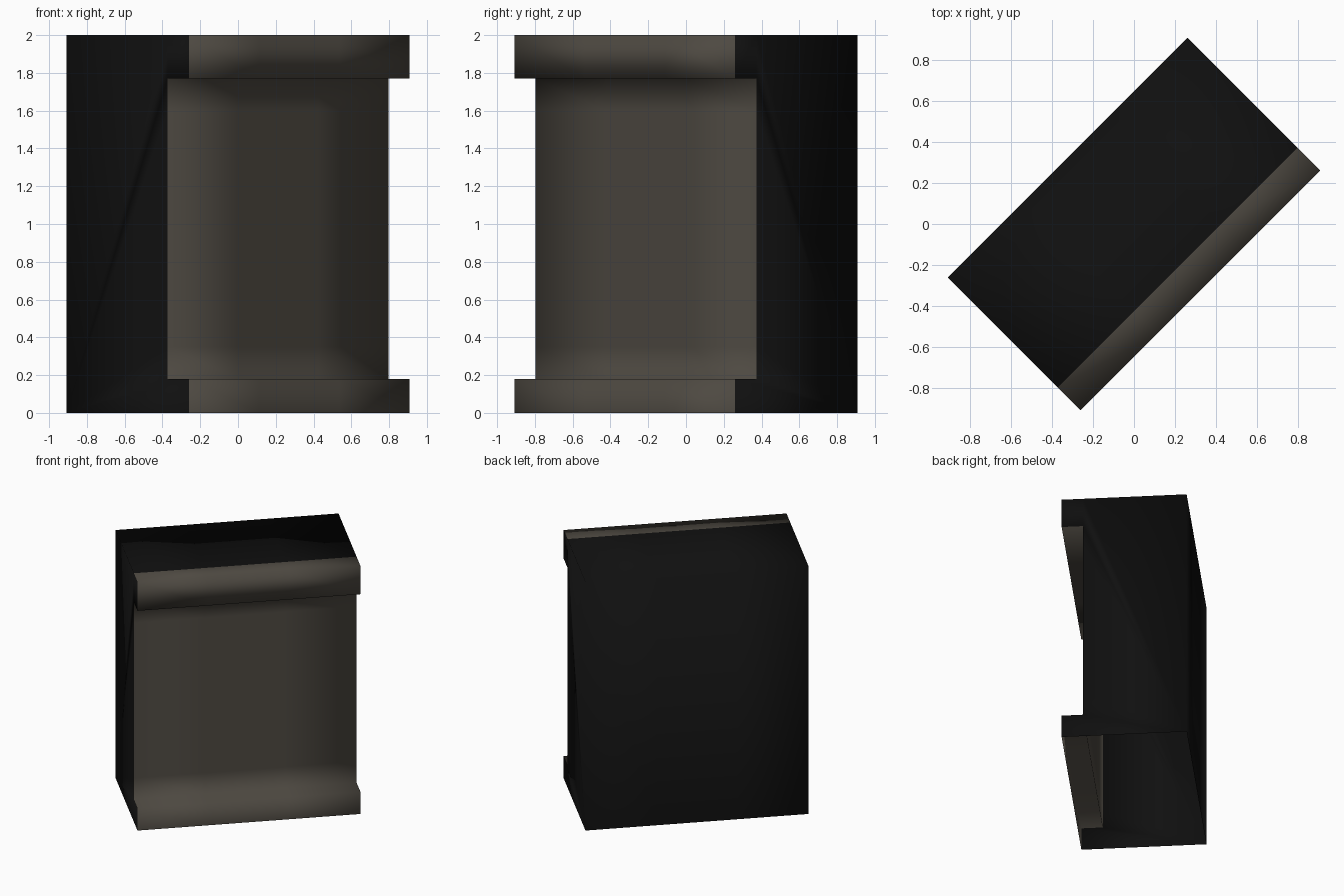
import bpy, bmesh, math
from mathutils import Vector

if "Cube" in bpy.data.objects:
    bpy.data.objects.remove(bpy.data.objects["Cube"])

L, FRONT, BACK, PANEL = 0.826, 0.458, -0.458, 0.30   # half length, depths

def material(name, rgb):
    m = bpy.data.materials.new(name)
    m.diffuse_color = (*rgb, 1)
    m.use_nodes = True
    m.node_tree.nodes["Principled BSDF"].inputs["Base Color"].default_value = m.diffuse_color
    return m

# Side profile (depth, height): back wall, top, top ledge, recessed panel, bottom ledge
profile = [(BACK, 0), (BACK, 2), (PANEL, 2), (FRONT, 2), (FRONT, 1.77),
           (PANEL, 1.77), (PANEL, 1.60), (PANEL, 0.35), (PANEL, 0.18),
           (FRONT, 0.18), (FRONT, 0)]
stations = [-L, -0.3, 0.3, L]
along = Vector((1, 1, 0)).normalized()    # length direction
out = Vector((1, -1, 0)).normalized()     # front direction

# Hollow shell: the profile swept along its length, closed at the ends, open below
bm = bmesh.new()
rows = [[bm.verts.new(along * s + out * d + Vector((0, 0, z))) for d, z in profile]
        for s in stations]
for a, b in zip(rows, rows[1:]):
    for i in range(len(profile) - 1):
        f = bm.faces.new((a[i], a[i + 1], b[i + 1], b[i]))
        f.material_index = 1 if i >= 2 else 0     # brown front strip, black elsewhere
bm.faces.new(rows[0])
bm.faces.new(rows[-1][::-1])
bmesh.ops.recalc_face_normals(bm, faces=bm.faces)
# Make sure the shell faces outward
bm.faces.ensure_lookup_table()
if bm.faces[0].normal.dot(out) > 0:
    bmesh.ops.reverse_faces(bm, faces=bm.faces)
for f in bm.faces:
    f.smooth = True

me = bpy.data.meshes.new("cabinet_shell")
bm.to_mesh(me)
bm.free()
me.materials.append(material("black", (0.005, 0.005, 0.005)))
me.materials.append(material("dark_brown", (0.075, 0.066, 0.053)))
bpy.context.collection.objects.link(bpy.data.objects.new("cabinet_shell", me))
